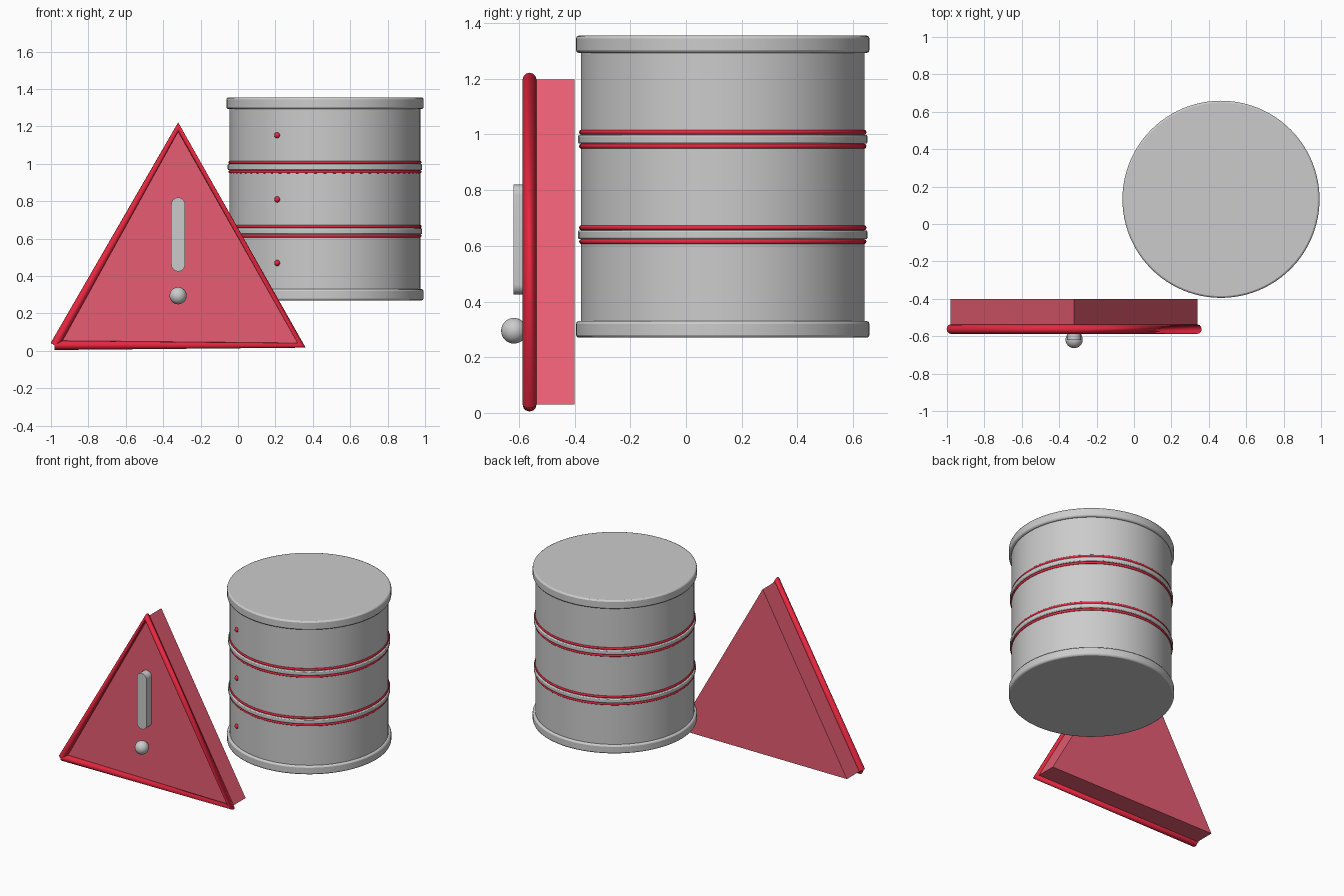
import bpy, math

if "Cube" in bpy.data.objects:
    bpy.data.objects.remove(bpy.data.objects["Cube"])

CX, CY, R = 0.465, 0.132, 0.51   # barrel axis and body radius
SX = -0.32                       # sign centre line


def material(name, color):
    m = bpy.data.materials.new(name)
    m.diffuse_color = color
    m.use_nodes = True
    m.node_tree.nodes["Principled BSDF"].inputs["Base Color"].default_value = m.diffuse_color
    return m


red = material("red", (0.80, 0.02, 0.05, 1))
pink = material("sign_red", (0.80, 0.11, 0.17, 1))


def finish(name, mat=None, smooth=True):
    ob = bpy.context.object
    ob.name = name
    if mat:
        ob.data.materials.append(mat)
    if smooth:
        bpy.ops.object.shade_smooth_by_angle(angle=math.radians(30))
    return ob


def disc(name, r, z0, z1, bevel=0):
    bpy.ops.mesh.primitive_cylinder_add(vertices=96, radius=r, depth=z1 - z0,
                                        location=(CX, CY, (z0 + z1) / 2))
    ob = finish(name)
    if bevel:
        b = ob.modifiers.new("bevel", 'BEVEL')
        b.width, b.segments = bevel, 2


def ball(name, r, loc, mat=None):
    bpy.ops.mesh.primitive_uv_sphere_add(segments=32, ring_count=16, radius=r, location=loc)
    finish(name, mat)


def prism(name, outline, y0, y1, mat=None):
    """Extrude an x-z outline from y0 to y1."""
    n = len(outline)
    verts = [(x, y, z) for y in (y0, y1) for x, z in outline]
    faces = [tuple(range(n)), tuple(range(2 * n - 1, n - 1, -1))]
    faces += [(i, i + n, (i + 1) % n + n, (i + 1) % n) for i in range(n)]
    me = bpy.data.meshes.new(name)
    me.from_pydata(verts, [], faces)
    ob = bpy.data.objects.new(name, me)
    bpy.context.collection.objects.link(ob)
    bpy.ops.object.select_all(action='DESELECT')
    bpy.context.view_layer.objects.active = ob
    ob.select_set(True)
    finish(name, mat)


# barrel body and end rims
disc("barrel_body", R, 0.29, 1.34)
disc("bottom_rim", 0.527, 0.27, 0.33, 0.01)
disc("top_rim", 0.527, 1.293, 1.355, 0.01)

# hoops, each with a red ring above and below
for i, z in enumerate((0.64, 0.983)):
    disc(f"hoop_{i}", 0.52, z - 0.016, z + 0.016, 0.006)
    for side, dz in (("lower", -0.025), ("upper", 0.025)):
        bpy.ops.mesh.primitive_torus_add(location=(CX, CY, z + dz), major_radius=0.507,
                                         minor_radius=0.009, major_segments=64, minor_segments=12)
        finish(f"{side}_ring_{i}", red)

# front rivets
a = math.radians(240)
for i, z in enumerate((0.47, 0.81, 1.153)):
    ball(f"rivet_{i}", 0.016, (CX + R * math.cos(a), CY + R * math.sin(a), z), red)

# triangular sign board
corners = [(SX - 0.66, 0.03), (SX + 0.66, 0.03), (SX, 1.197)]
prism("sign_board", corners, -0.562, -0.40, pink)

# frame tube, open path starting and ending at the lower left corner
cu = bpy.data.curves.new("sign_frame", 'CURVE')
cu.dimensions = '3D'
cu.bevel_depth = 0.025
cu.bevel_resolution = 4
cu.use_fill_caps = True
sp = cu.splines.new('POLY')
sp.points.add(3)
for p, (x, z) in zip(sp.points, [corners[0], corners[2], corners[1], corners[0]]):
    p.co = (x, -0.562, z, 1)
cu.materials.append(red)
bpy.context.collection.objects.link(bpy.data.objects.new("sign_frame", cu))

# exclamation mark: rounded bar and dot
w = 0.037
bar = []
for zc, start in ((0.82 - w, 0), (0.425 + w, math.pi)):
    for k in range(13):
        t = start + math.pi * k / 12
        bar.append((SX + w * math.cos(t), zc + w * math.sin(t)))
prism("warning_bar", bar, -0.62, -0.56)
ball("warning_dot", 0.046, (SX, -0.618, 0.295))
